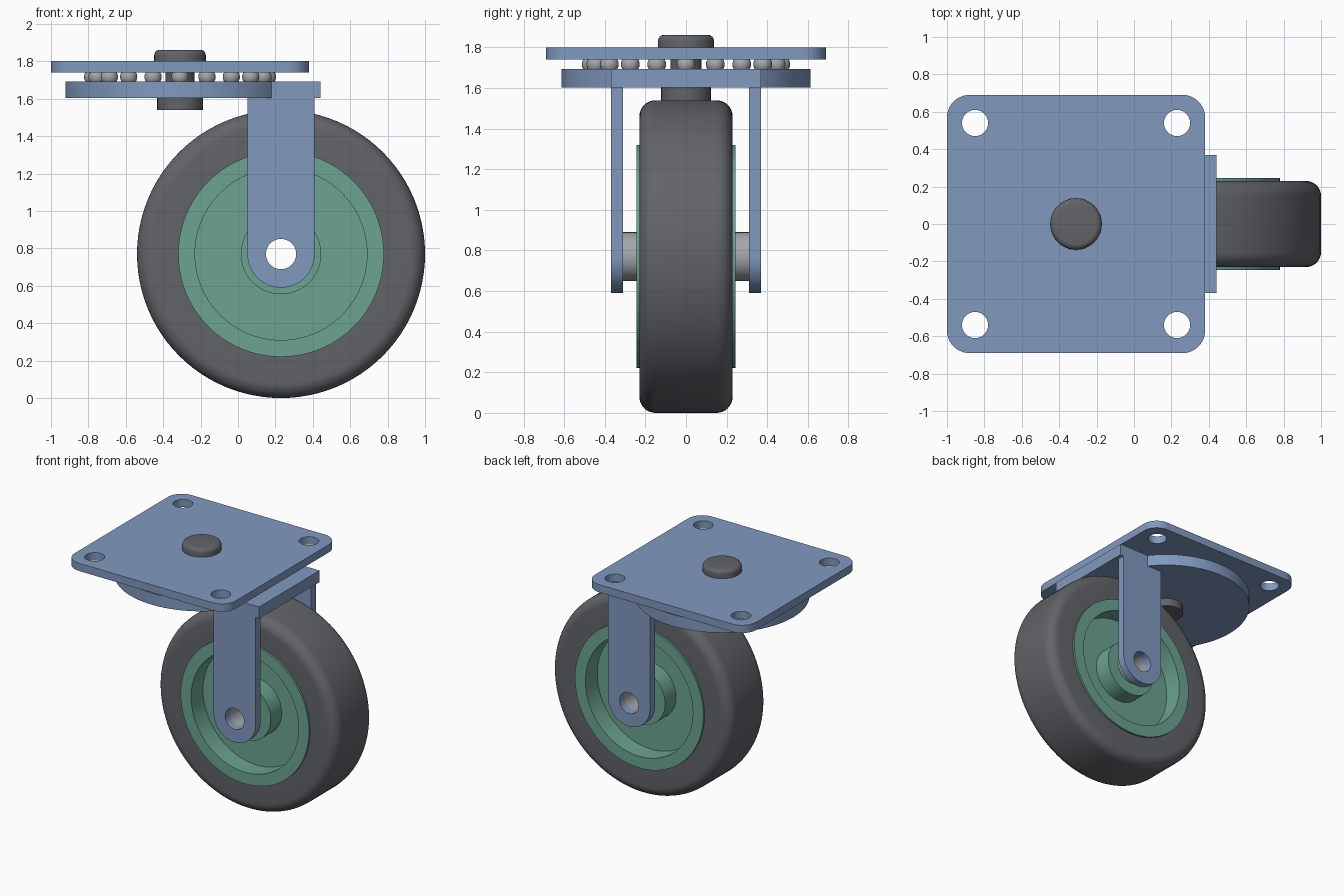
import bpy, bmesh
from math import sin, cos, pi, asin, radians
from mathutils import Matrix

if "Cube" in bpy.data.objects:
    bpy.data.objects.remove(bpy.data.objects["Cube"])

WHEEL_X, WHEEL_Z = 0.23, 0.77      # axle position
PIVOT_X = -0.31                    # swivel axis
UPRIGHT = Matrix.Rotation(pi / 2, 4, 'X')


def material(name, colour):
    mat = bpy.data.materials.new(name)
    mat.use_nodes = True
    mat.diffuse_color = (*colour, 1)
    mat.node_tree.nodes["Principled BSDF"].inputs["Base Color"].default_value = (*colour, 1)
    return mat


BLUE = material("blue steel", (0.22, 0.32, 0.52))
GREEN = material("green hub", (0.15, 0.37, 0.28))
DARK = material("dark grey", (0.122, 0.127, 0.141))
STEEL = material("light steel", (0.37, 0.385, 0.41))


def finish(name, bm, mat, matrix):
    bmesh.ops.remove_doubles(bm, verts=bm.verts, dist=1e-5)
    bmesh.ops.transform(bm, matrix=matrix, verts=bm.verts)
    bmesh.ops.recalc_face_normals(bm, faces=bm.faces)
    mesh = bpy.data.meshes.new(name)
    bm.to_mesh(mesh)
    bm.free()
    mesh.materials.append(mat)
    obj = bpy.data.objects.new(name, mesh)
    bpy.context.collection.objects.link(obj)
    bpy.ops.object.select_all(action='DESELECT')
    obj.select_set(True)
    bpy.context.view_layer.objects.active = obj
    bpy.ops.object.shade_smooth_by_angle(angle=radians(30))
    return obj


def arc(cx, cy, r, start, end, steps):
    """Points along an arc, angles in degrees."""
    angles = [radians(start + (end - start) * i / steps) for i in range(steps + 1)]
    return [(cx + r * cos(a), cy + r * sin(a)) for a in angles]


def lathe(name, profile, mat, matrix, closed=True, steps=96):
    """Spin a (radius, height) profile around the local z axis."""
    bm = bmesh.new()
    verts = [bm.verts.new((r, 0, h)) for r, h in profile]
    edges = [bm.edges.new(pair) for pair in zip(verts, verts[1:])]
    if closed:
        edges.append(bm.edges.new((verts[-1], verts[0])))
    bmesh.ops.spin(bm, geom=verts + edges, axis=(0, 0, 1), cent=(0, 0, 0),
                   angle=2 * pi, steps=steps)
    return finish(name, bm, mat, matrix)


def plate(name, outline, holes, thickness, mat, matrix):
    """Flat outline with round holes (x, y, radius), centred on its thickness."""
    curve = bpy.data.curves.new(name, 'CURVE')
    curve.dimensions, curve.fill_mode = '2D', 'BOTH'
    curve.extrude = thickness / 2
    for points in [outline] + [arc(*hole, 0, 360, 40)[:-1] for hole in holes]:
        spline = curve.splines.new('POLY')
        spline.points.add(len(points) - 1)
        for point, (x, y) in zip(spline.points, points):
            point.co = (x, y, 0, 1)
        spline.use_cyclic_u = True
    temp = bpy.data.objects.new("outline", curve)
    bpy.context.collection.objects.link(temp)
    graph = bpy.context.evaluated_depsgraph_get()
    mesh = bpy.data.meshes.new_from_object(temp.evaluated_get(graph))
    bm = bmesh.new()
    bm.from_mesh(mesh)
    bpy.data.objects.remove(temp)
    bpy.data.curves.remove(curve)
    bpy.data.meshes.remove(mesh)
    return finish(name, bm, mat, matrix)


axle = Matrix.Translation((WHEEL_X, 0, WHEEL_Z)) @ UPRIGHT
pivot = Matrix.Translation((PIVOT_X, 0, 0))

# Tyre with rounded shoulders
lathe("tyre", [(0.54, -0.23)] + arc(0.69, -0.15, 0.08, -90, 0, 8)
      + arc(0.69, 0.15, 0.08, 0, 90, 8) + [(0.54, 0.23)], DARK, axle)

# Hub: rim, recessed web and central boss
side = [(0.55, 0.245), (0.46, 0.245), (0.46, 0.10), (0.215, 0.10), (0.215, 0.235), (0.11, 0.235)]
lathe("wheel_hub", side + [(r, -h) for r, h in reversed(side)], GREEN, axle)

# Hollow axle sleeve
lathe("axle_sleeve", [(0.12, -0.312), (0.12, 0.312), (0.081, 0.312), (0.081, -0.312)],
      STEEL, axle, steps=48)

# Fork legs with rounded lower ends
leg = arc(0, 0, 0.18, 180, 360, 32) + [(0.18, 0.85), (-0.18, 0.85)]
for name, direction in (("front_fork_leg", -1), ("back_fork_leg", 1)):
    plate(name, leg, [(0, 0, 0.081)], 0.06, BLUE,
          Matrix.Translation((0, direction * 0.34, 0)) @ axle)

# Swivel disc with the fork bridge on its side
notch = asin(0.37 / 0.613) * 180 / pi
bridge = 0.44 - PIVOT_X
plate("swivel_disc", arc(0, 0, 0.613, notch, 360 - notch, 80) + [(bridge, -0.37), (bridge, 0.37)],
      [], 0.09, BLUE, Matrix.Translation((PIVOT_X, 0, 1.648)))

# Mounting plate with rounded corners and bolt holes
inner = 0.57
corners = [(inner, inner), (-inner, inner), (-inner, -inner), (inner, -inner)]
outline = []
for i, (x, y) in enumerate(corners):
    outline += arc(x, y, 0.12, 90 * i, 90 * i + 90, 10)
bolts = [(x, y, 0.07) for x in (-0.54, 0.54) for y in (-0.54, 0.54)]
plate("mounting_plate", outline, bolts, 0.06, BLUE, Matrix.Translation((PIVOT_X, 0, 1.771)))

# King pin: lower nut, shaft and rounded head
lathe("king_pin", [(0, 1.54), (0.122, 1.54), (0.122, 1.62), (0.077, 1.62), (0.077, 1.78),
                   (0.138, 1.78)] + arc(0.108, 1.832, 0.03, 0, 90, 6) + [(0, 1.862)],
      DARK, pivot, closed=False, steps=64)

# Ring of bearing balls
bm = bmesh.new()
for i in range(20):
    a = 2 * pi * i / 20
    bmesh.ops.create_uvsphere(bm, u_segments=20, v_segments=12, radius=0.046,
                              matrix=Matrix.Translation((0.467 * cos(a), 0.467 * sin(a), 1.717)))
finish("bearing_balls", bm, STEEL, pivot)
